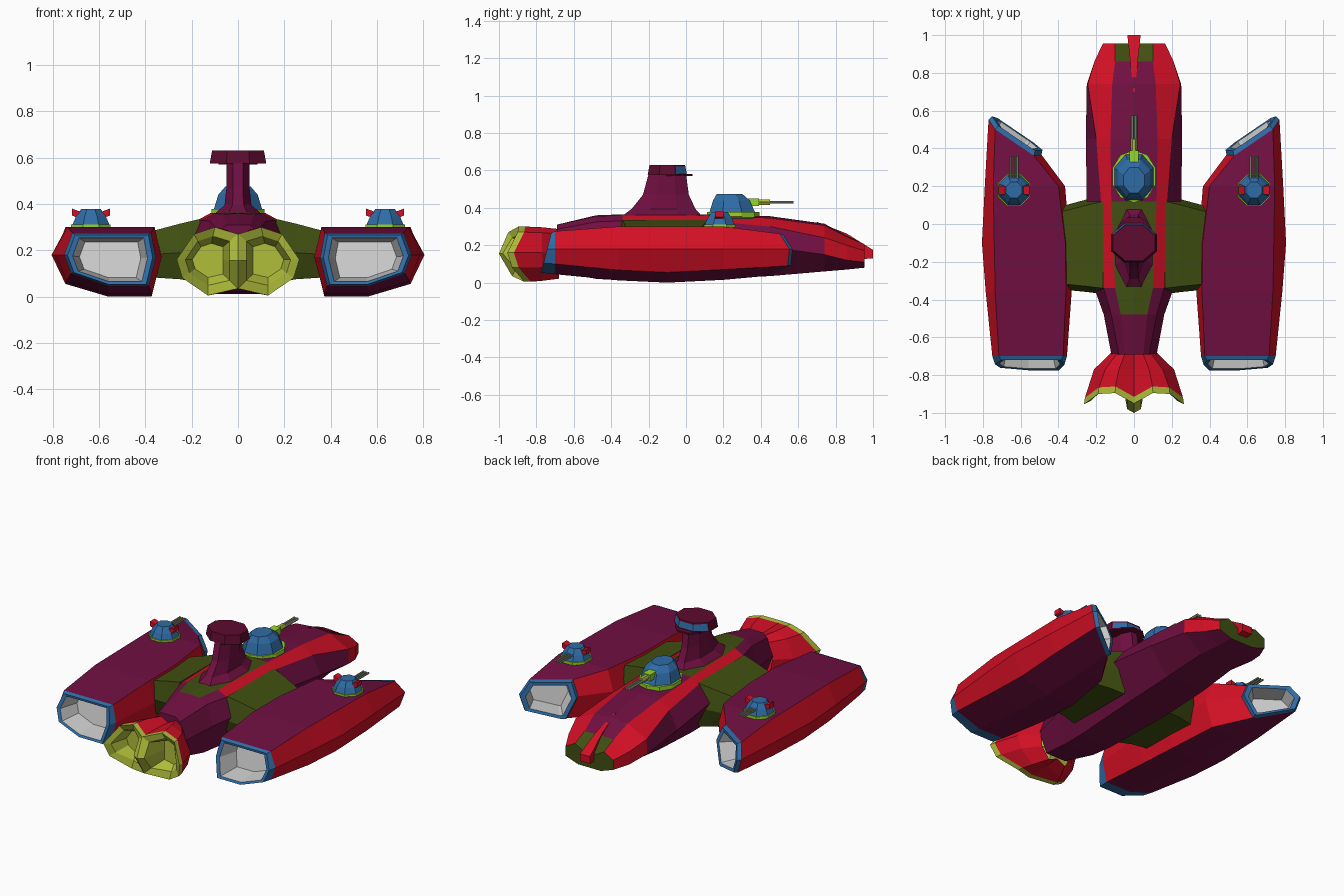
import bpy, bmesh, math

if "Cube" in bpy.data.objects:
    bpy.data.objects.remove(bpy.data.objects["Cube"])

# ---------- colours ----------
SRGB = {"purple": (112, 15, 65), "maroon": (94, 11, 46), "red": (210, 15, 37),
        "olive_green": (65, 79, 17), "yellow_green": (176, 190, 58), "blue": (47, 108, 166),
        "light_grey": (204, 204, 204), "lime": (150, 215, 40), "gun_grey": (142, 150, 122)}
KEYS = list(SRGB)
MATS = []
for key, rgb in SRGB.items():
    m = bpy.data.materials.new(key)
    m.diffuse_color = [((c / 255 + 0.055) / 1.055) ** 2.4 for c in rgb] + [1]
    m.use_nodes = True
    m.node_tree.nodes["Principled BSDF"].inputs["Base Color"].default_value = m.diffuse_color
    MATS.append(m)
LETTER = dict(zip("PMRGYBWLK", range(9)))


def loft(name, rings, colour, closed=True, cap0=None, cap1=None, mirror=False, edit=None):
    """Skin rings of points; colour is a letter or a rule(band, strip)."""
    bm = bmesh.new()
    rule = colour if callable(colour) else (lambda i, j: colour)
    for s in ((1, -1) if mirror else (1,)):
        vs = [[bm.verts.new((s * x, y, z)) for x, y, z in r] for r in rings]
        n = len(rings[0])
        for i in range(len(rings) - 1):
            for j in range(n if closed else n - 1):
                k = (j + 1) % n
                f = bm.faces.new((vs[i][j], vs[i][k], vs[i + 1][k], vs[i + 1][j]))
                f.material_index = LETTER[rule(i, j)]
        for cap, ring in ((cap0, vs[0]), (cap1, vs[-1])):
            if cap:
                bm.faces.new(ring).material_index = LETTER[cap]
    bmesh.ops.remove_doubles(bm, verts=bm.verts, dist=1e-4)
    bmesh.ops.recalc_face_normals(bm, faces=bm.faces)
    if edit:
        edit(bm)
    me = bpy.data.meshes.new(name)
    bm.to_mesh(me)
    bm.free()
    for m in MATS:
        me.materials.append(m)
    ob = bpy.data.objects.new(name, me)
    bpy.context.collection.objects.link(ob)
    return ob


def oval(cx, y0, y1, hx, z, n=8):
    """Flat-sided polygon ring in plan."""
    k = 1 / math.cos(math.pi / n)
    return [(cx + hx * k * math.cos((i + .5) * math.tau / n),
             (y0 + y1) / 2 + (y1 - y0) / 2 * k * math.sin((i + .5) * math.tau / n), z)
            for i in range(n)]


def box(name, x0, x1, y0, y1, z0, z1, c, mirror=False):
    r = [[(x0, y0, z), (x1, y0, z), (x1, y1, z), (x0, y1, z)] for z in (z0, z1)]
    return loft(name, r, c, True, c, c, mirror)


def barrel(name, x, y0, y1, z, r, c="K", mirror=False):
    rings = [[(x + r * math.cos(a * math.tau / 6), y, z + r * math.sin(a * math.tau / 6))
              for a in range(6)] for y in (y0, y1)]
    loft(name, rings, c, True, c, c, mirror)


# ---------- main hull: half sections from top centre to keel ----------
HULL = [  # y, z0, x1, z1, x2, z2, x3, z3, x4, zb
    (-.69, .31, .05, .31, .08, .285, .12, .18, .07, .06),
    (-.48, .36, .07, .355, .12, .325, .16, .20, .10, .02),
    (-.34, .365, .10, .36, .16, .33, .21, .22, .11, .012),
    (.12, .365, .12, .36, .175, .33, .25, .23, .13, .02),
    (.45, .355, .125, .345, .20, .30, .255, .19, .13, .035),
    (.74, .315, .115, .305, .245, .24, .25, .15, .12, .06),
    (.86, .25, .10, .245, .21, .20, .21, .12, .10, .07),
    (.955, .15, .10, .205, .165, .17, .165, .11, .08, .08)]
BANDS = ["PPPPP", "GPPPP", "GRGPP", "PRPPP", "PRPPP", "PRRPP", "GRRPP"]
rings = [[(0, y, z0), (x1, y, z1), (x2, y, z2), (x3, y, z3), (x4, y, zb), (0, y, zb)]
         for y, z0, x1, z1, x2, z2, x3, z3, x4, zb in HULL]
loft("main_hull", rings, lambda i, j: BANDS[i][j], False, "P", "G", True)
# red spike down the middle of the nose
loft("nose_spike", [[(-w, y, zt), (w, y, zt), (w, y, zb), (-w, y, zb)] for y, w, zt, zb in
     ((.70, .004, .325, .28), (.86, .02, .262, .12), (1.0, .035, .175, .13))],
     "R", True, "R", "R")

# ---------- flared tail and twin nozzles ----------
RIM = [(0, -.95, .27), (.10, -.895, .30), (.19, -.90, .27), (.265, -.955, .16),
       (.24, -.93, .08), (.13, -.865, .005), (0, -.93, .035)]


def tail_ring(y, sx, sz):
    return [(x * sx, y, .165 + (z - .165) * sz) for x, _, z in RIM]


loft("tail_flare", [tail_ring(-.68, .45, .9), tail_ring(-.77, .8, .97),
                    [(x * .98, y + .035, z) for x, y, z in RIM], RIM],
     lambda i, j: "Y" if i == 2 else "R", False, mirror=True)
LOBE = RIM + [(0, -1.0, .155)]


def lobe_ring(s, dy, flat=None):
    return [(.13 + (x - .13) * s, flat or y + dy, .16 + (z - .16) * s) for x, y, z in LOBE]


loft("tail_nozzles", [LOBE, lobe_ring(.72, .02), lobe_ring(.5, 0, -.82)], "Y",
     cap1="Y", mirror=True)

# ---------- wings joining hull to pods ----------
loft("wing_roots", [[(x, y0, zm), (x, y0 + .03, zt), (x, y1 - .03, zt), (x, y1, zm),
                     (x, y1 - .04, zb), (x, y0 + .04, zb)] for x, y0, y1, zt, zm, zb in
     ((.165, -.37, .15, .335, .2, .06), (.25, -.36, .13, .315, .19, .075),
      (.40, -.345, .09, .275, .18, .085))], "G", True, "G", "G", True)


# ---------- side pods ----------
def pod_ring(y, xin, ti, to, out, zt, zb):
    return [(ti, y, zt), (to, y, zt), (out, y, .18), (to + .005, y, zb + .055),
            (.56, y, zb), (ti + .01, y, zb), (xin, y, .17)]


def shrink(ring, s, dx, dy):
    n = len(ring)
    cx, cz = sum(p[0] for p in ring) / n, sum(p[2] for p in ring) / n
    cy = sum(p[1] for p in ring) / n
    return [(cx + (x - cx) * s + dx, cy + (y - cy) * s + dy, cz + (z - cz) * s)
            for x, y, z in ring]


back = pod_ring(-.70, .355, .375, .715, .75, .275, .045)
front = [(x, .38 + (x - .5) * .68 - max(0, z - .15) * .35, z)
         for x, y, z in pod_ring(0, .49, .53, .735, .77, .262, .035)]
# rear lip slopes so that its lower edge reaches furthest back
lip = [(x, -.775 + (z - .05) * .25, z) for x, y, z in shrink(back, .93, 0, 0)]
rings = [shrink(lip, .72, 0, .13), shrink(lip, .88, 0, .005), lip, back,
         pod_ring(-.36, .33, .36, .735, .785, .30, .012),
         pod_ring(-.1, .34, .363, .74, .805, .30, 0),
         pod_ring(.2, .365, .40, .745, .79, .30, .015), front]
flip = shrink(front, .95, -.012, .022)
rings += [flip, shrink(flip, .82, .002, -.004), shrink(flip, .68, .06, -.09)]
SIDES = "PRRPPRR"


def pod_colour(i, j):
    return "W" if i in (0, 9) else "B" if i in (1, 2, 7, 8) else SIDES[j]


loft("side_pods", rings, pod_colour, True, "W", "W", True)

# ---------- bridge tower ----------
loft("bridge_stem", [oval(0, y0, y1, hx, z) for z, hx, y0, y1 in
     ((.35, .11, -.35, .09), (.395, .058, -.29, .05), (.47, .05, -.23, .015),
      (.58, .05, -.20, 0))], "P", True, "P", "P")


def windows(bm):
    fs = [f for f in bm.faces if f.normal.y > .45]
    bmesh.ops.inset_region(bm, faces=fs, thickness=.01)
    for f in fs:
        f.material_index = LETTER["B"]


loft("bridge_cap", [oval(0, -.205, .005, .122, .575), oval(0, -.195, -.005, .112, .63)],
     "M", True, "M", "M", edit=windows)
loft("bridge_ledge", [oval(0, -.12, .035, .085, z) for z in (.57, .58)], "M", True, "M", "M")

# ---------- main turret ----------
loft("main_turret_ring", [oval(0, .12, .385, .115, z, 10) for z in (.34, .378)],
     "L", True, "L", "L")
loft("main_turret", [oval(0, y0, y1, hx, z) for z, hx, y0, y1 in
     ((.375, .105, .125, .37), (.44, .085, .145, .34), (.475, .055, .165, .30))],
     "B", True, "B", "B")
box("main_gun_mount", -.025, .025, .30, .39, .41, .45, "L")
barrel("main_gun_sleeve", 0, .38, .45, .43, .018, "Y")
barrel("main_gun_barrels", .009, .36, .575, .43, .009, mirror=True)

# ---------- pod turrets ----------
TX, TY = .635, .18
loft("pod_turret_rings", [oval(TX, TY - .085, TY + .085, .085, z) for z in (.295, .312)],
     "L", True, "L", "L", True)
loft("pod_turrets", [oval(TX, TY - r, TY + r, r, z) for z, r in
     ((.31, .08), (.345, .065), (.378, .042))], "B", True, "B", "B", True)
for s, side in ((1, "outer"), (-1, "inner")):
    # slanted red ear on each flank of the dome
    loft(side + "_turret_ears", [[(TX + s * x, TY + dy, z + dz) for dy, dz in
         ((-.025, -.016), (.02, -.016), (.02, .014), (-.025, .014))]
         for x, z in ((.045, .352), (.082, .366))], "R", True, "R", "R", True)
for k, label in enumerate(("left", "middle", "right")):
    barrel(label + "_pod_guns", TX + (k - 1) * .017, .23, .36, .345, .006, mirror=True)
